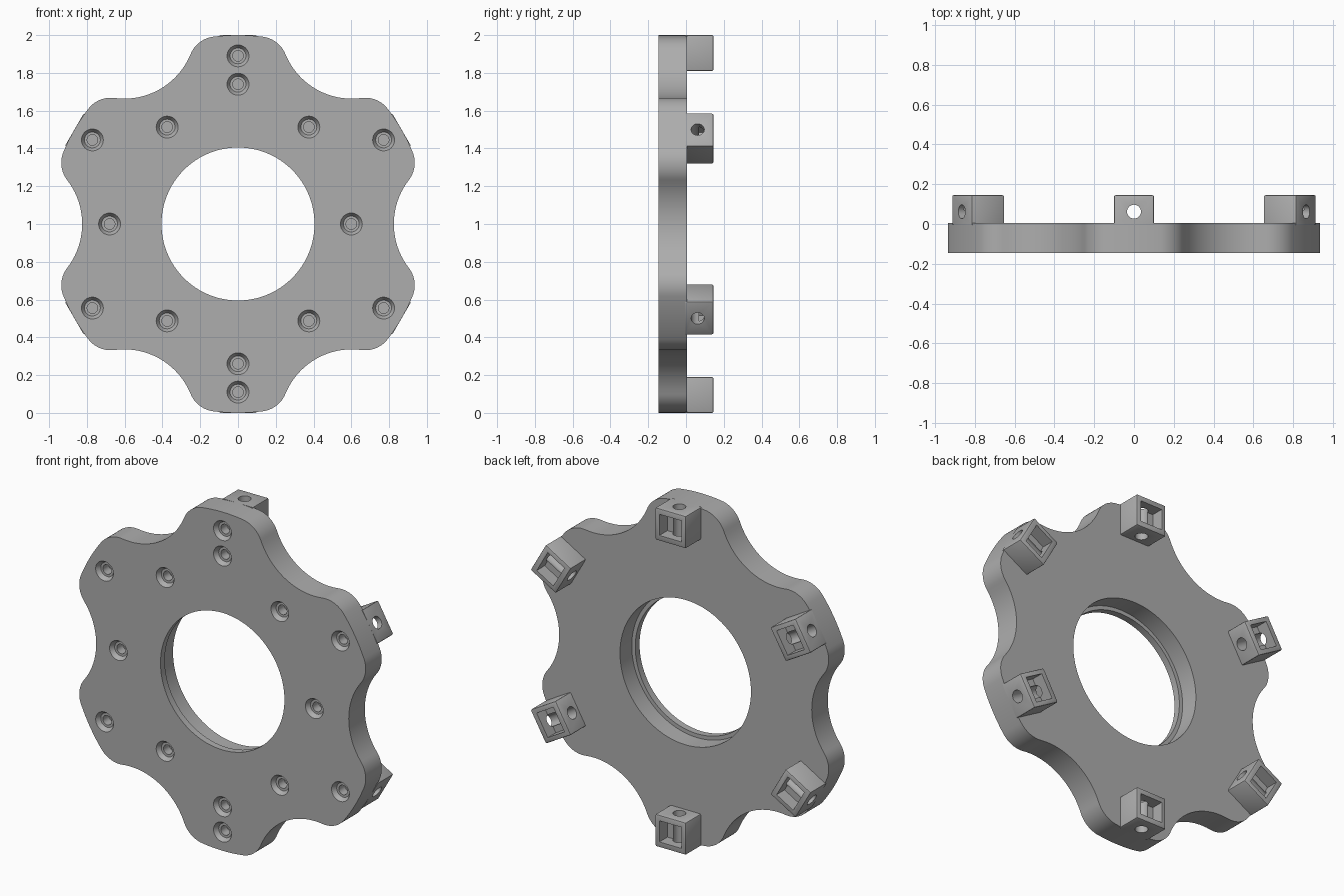
import bpy, bmesh
from math import sin, cos, pi, atan2, hypot, sqrt, radians
from mathutils import Matrix, Vector

if "Cube" in bpy.data.objects:
    bpy.data.objects.remove(bpy.data.objects["Cube"])

grey = bpy.data.materials.new("machined_grey")
grey.use_nodes = True
colour = (0.42, 0.42, 0.42, 1)
grey.diffuse_color = colour
grey.node_tree.nodes["Principled BSDF"].inputs["Base Color"].default_value = colour

FRONT, FACE, BACK = -0.145, 0.005, 0.145
UP = Vector((0, 0, 1))


def finish(bm, name):
    bmesh.ops.recalc_face_normals(bm, faces=bm.faces)
    mesh = bpy.data.meshes.new(name)
    bm.to_mesh(mesh)
    bm.free()
    mesh.materials.append(grey)
    obj = bpy.data.objects.new(name, mesh)
    bpy.context.collection.objects.link(obj)
    return obj


def revolve(bm, profile, x, z, segments=32):
    """Closed solid round the y axis from (radius, y) points."""
    rings = [[bm.verts.new((x + r * cos(2 * pi * i / segments), y,
                            z + r * sin(2 * pi * i / segments)))
              for i in range(segments)] for r, y in profile]
    for a, b in zip(rings, rings[1:]):
        for i in range(segments):
            j = (i + 1) % segments
            bm.faces.new((a[i], a[j], b[j], b[i]))
    bm.faces.new(rings[0])
    bm.faces.new(rings[-1])


def add_box(bm, size, centre):
    made = bmesh.ops.create_cube(bm, size=1)["verts"]
    bmesh.ops.scale(bm, vec=size, verts=made)
    bmesh.ops.translate(bm, vec=centre, verts=made)


def cut(obj, cutter):
    mod = obj.modifiers.new("cut", "BOOLEAN")
    mod.object, mod.operation, mod.solver = cutter, "DIFFERENCE", "EXACT"
    bpy.context.view_layer.update()
    graph = bpy.context.evaluated_depsgraph_get()
    mesh = bpy.data.meshes.new_from_object(obj.evaluated_get(graph))
    obj.modifiers.clear()
    obj.data = mesh
    bpy.data.objects.remove(cutter)


def smooth(obj):
    bpy.ops.object.select_all(action="DESELECT")
    obj.select_set(True)
    bpy.context.view_layer.objects.active = obj
    bpy.ops.object.shade_smooth_by_angle(angle=radians(25))


def arc(cx, cy, r, a0, a1, n):
    return [(cx + r * cos(a0 + (a1 - a0) * i / n),
             cy + r * sin(a0 + (a1 - a0) * i / n)) for i in range(n)]


# Outline: scallop arc, fillet and rim arc, tangent to each other
scallop_x, scallop_r, fillet_r = 1.205, 0.38, 0.15
fx = ((1 - fillet_r) ** 2 + scallop_x ** 2 - (scallop_r + fillet_r) ** 2) / (2 * scallop_x)
fy = sqrt((1 - fillet_r) ** 2 - fx ** 2)
sweep, rim = atan2(fy, scallop_x - fx), atan2(fy, fx)
sector = (arc(scallop_x, 0, scallop_r, pi + sweep, pi - sweep, 20)
          + arc(fx, fy, fillet_r, -sweep, rim, 12)
          + arc(0, 0, 1, rim, pi / 3 - rim, 8))
# Mirrored fillet leading into the next scallop
end = Matrix.Rotation(pi / 3, 2) @ Vector((fx, -fy))
sector += arc(end.x, end.y, fillet_r, pi / 3 - rim, pi / 3 + sweep, 12)

bm = bmesh.new()
outline = []
for k in range(6):
    turn = Matrix.Rotation(k * pi / 3, 2)
    for p in sector:
        q = turn @ Vector(p)
        outline.append(bm.verts.new((q.x, FRONT, q.y + 1)))
face = bm.faces.new(outline)
extruded = bmesh.ops.extrude_face_region(bm, geom=[face])["geom"]
bmesh.ops.translate(bm, vec=(0, FACE - FRONT, 0),
                    verts=[g for g in extruded if isinstance(g, bmesh.types.BMVert)])
plate = finish(bm, "scalloped_plate")

# Stepped centre bore and countersunk blind holes
bm = bmesh.new()
revolve(bm, [(0.405, FRONT - 0.05), (0.405, FRONT + 0.04),
             (0.428, FRONT + 0.04), (0.428, FACE + 0.05)], 0, 1, 96)
holes = [(0.89 * cos(a), 0.89 * sin(a)) for a in (radians(30 + 60 * k) for k in range(6))]
holes += [(0, 0.74), (0, -0.74), (-0.68, 0), (0.6, 0)]
holes += [(sx * 0.375, sz * 0.513) for sx in (-1, 1) for sz in (-1, 1)]
for x, z in holes:
    revolve(bm, [(0.058, FRONT - 0.02), (0.058, FRONT), (0.042, FRONT + 0.025),
                 (0.028, FRONT + 0.025), (0.028, FRONT + 0.08)], x, 1 + z)
cut(plate, finish(bm, "bore_cutter"))
smooth(plate)

# Lug on the back: chamfered block with a square pocket and a radial hole
bm = bmesh.new()
add_box(bm, (0.2, BACK - FACE + 0.01, 0.19), (0, (BACK + FACE - 0.01) / 2, 0.905))
edges = [e for e in bm.edges if max(v.co.y for v in e.verts) > 0.1]
bmesh.ops.bevel(bm, geom=edges, offset=0.007, segments=2, profile=0.5, affect="EDGES")
lug = finish(bm, "lug")

bm = bmesh.new()
add_box(bm, (0.145, 0.2, 0.125), (0, 0.07 + 0.1, 0.905))
cut(lug, finish(bm, "pocket_cutter"))
bm = bmesh.new()
bmesh.ops.create_cone(bm, cap_ends=True, segments=32, radius1=0.035, radius2=0.035,
                      depth=0.4, matrix=Matrix.Translation((0, 0.062, 0.905)))
cut(lug, finish(bm, "radial_hole_cutter"))
smooth(lug)

# Six lugs, one on each lobe
for k in range(6):
    part = lug if k == 0 else lug.copy()
    if k:
        bpy.context.collection.objects.link(part)
    part.name = f"lug_{k + 1}"
    part.matrix_world = Matrix.Translation(UP) @ Matrix.Rotation(k * pi / 3, 4, "Y")
